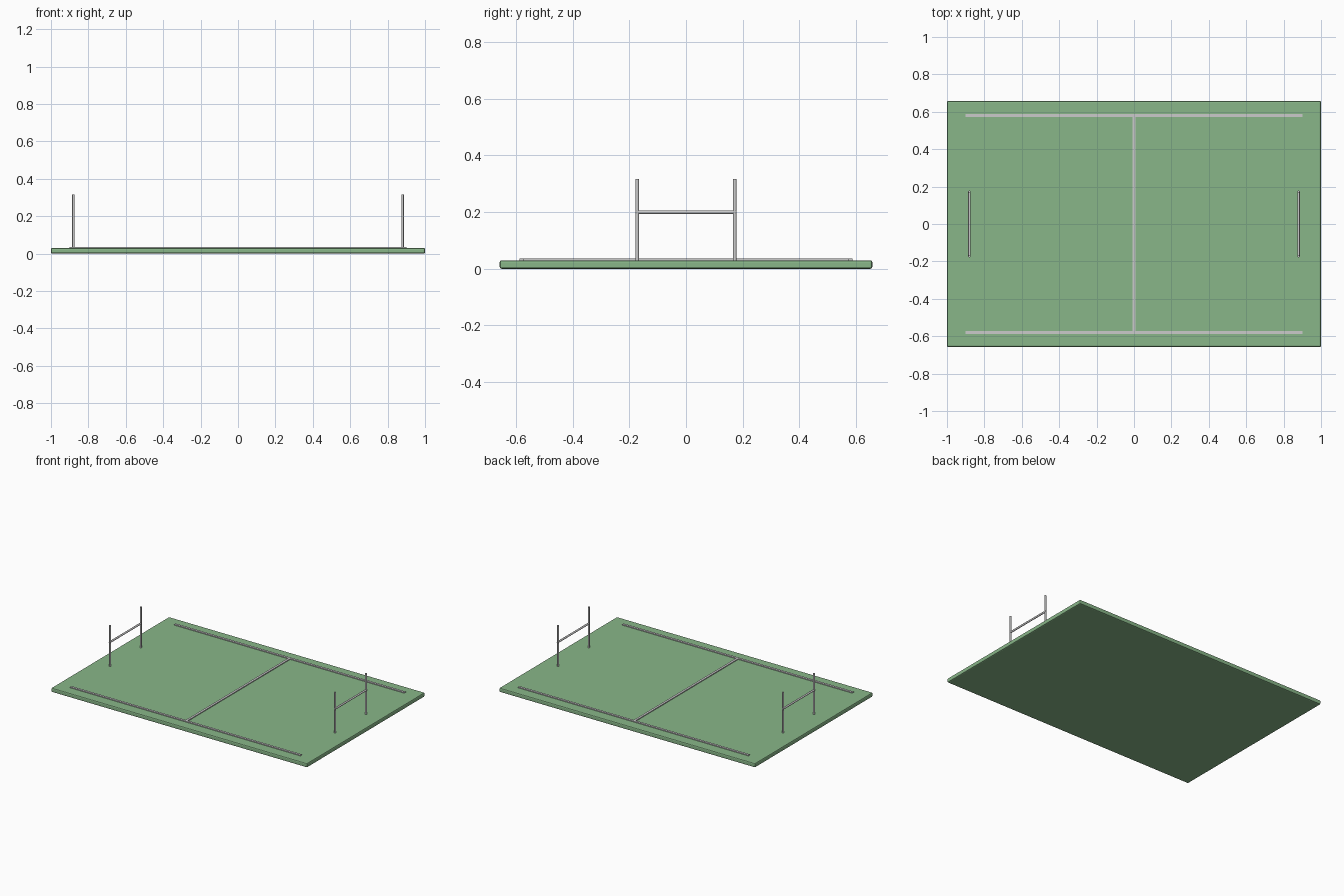
import bpy

if "Cube" in bpy.data.objects:
    bpy.data.objects.remove(bpy.data.objects["Cube"])

def material(name, rgb):
    m = bpy.data.materials.new(name)
    m.diffuse_color = (*rgb, 1)
    m.use_nodes = True
    m.node_tree.nodes["Principled BSDF"].inputs["Base Color"].default_value = m.diffuse_color
    return m

GRASS = material("grass", (0.25, 0.47, 0.25))

def box(name, size, loc, bevel=0, mat=None):
    bpy.ops.mesh.primitive_cube_add(size=1, location=loc)
    ob = bpy.context.object
    ob.name = name
    ob.scale = size
    bpy.ops.object.transform_apply(location=False, rotation=False, scale=True)
    if bevel:
        mod = ob.modifiers.new("bevel", 'BEVEL')
        mod.width = bevel
        mod.segments = 2
    if mat:
        ob.data.materials.append(mat)
    return ob

def rod(name, radius, length, loc, rot=(0, 0, 0)):
    bpy.ops.mesh.primitive_cylinder_add(vertices=16, radius=radius, depth=length,
                                        location=loc, rotation=rot)
    ob = bpy.context.object
    ob.name = name
    bpy.ops.object.shade_smooth_by_angle()
    return ob

TOP = 0.03

# Pitch slab with softened edges
box("pitch", (2, 1.315, TOP), (0, 0, TOP / 2), 0.007, GRASS)

# Painted lines, slightly raised
box("halfway_line", (0.016, 1.16, 0.008), (0, 0, TOP + 0.002))
for side, y in (("front", -0.58), ("back", 0.58)):
    box(f"{side}_touchline", (1.8, 0.016, 0.008), (0, y, TOP + 0.002))

# H-shaped goals at both ends
for end, x in (("left", -0.88), ("right", 0.88)):
    for side, y in (("front", -0.172), ("back", 0.172)):
        rod(f"{end}_{side}_post", 0.0065, 0.292, (x, y, 0.171))
    rod(f"{end}_crossbar", 0.0065, 0.355, (x, 0, 0.2), (1.570796, 0, 0))
